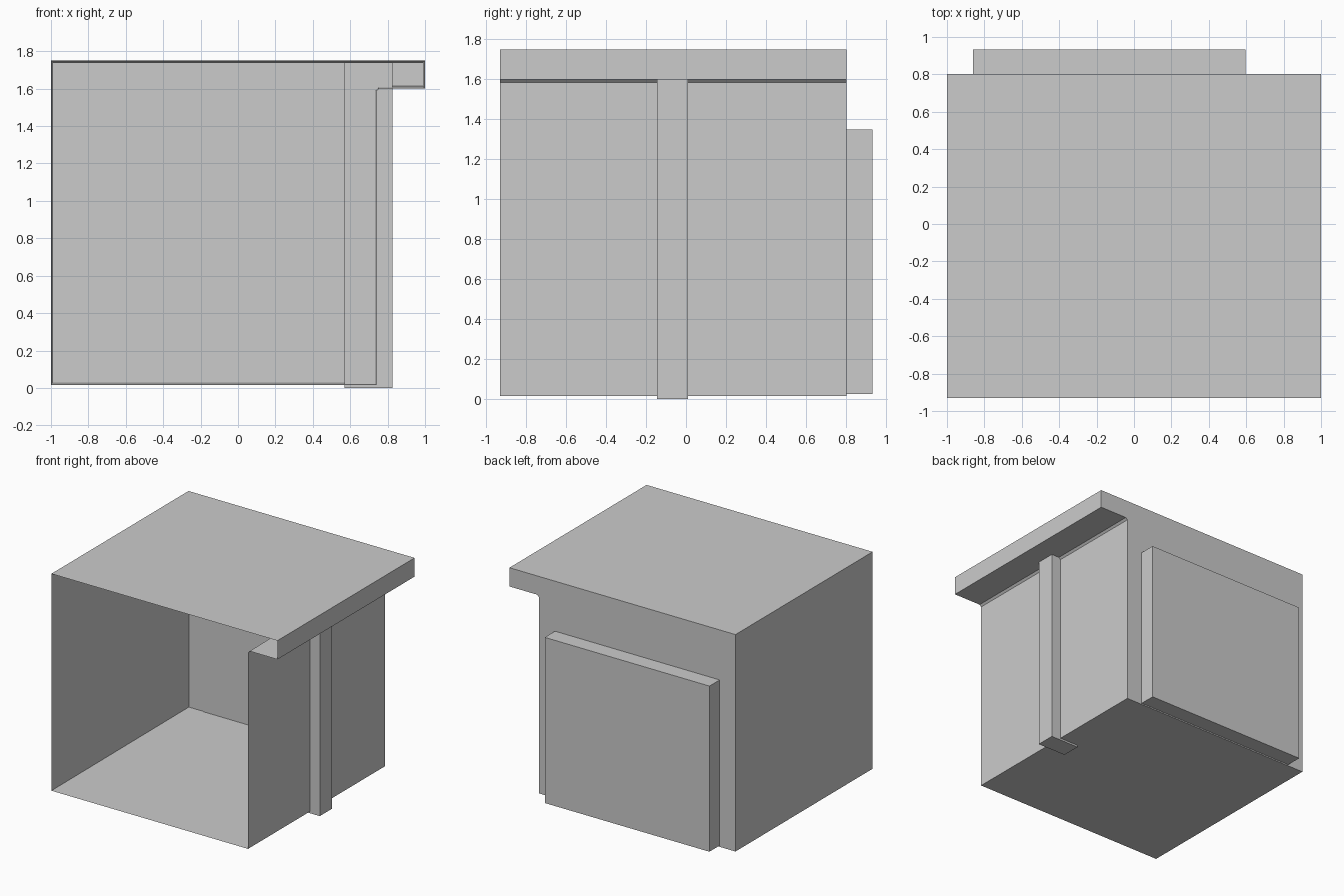
import bpy, bmesh

if "Cube" in bpy.data.objects:
    bpy.data.objects.remove(bpy.data.objects["Cube"])


def finish(name, bm):
    bmesh.ops.recalc_face_normals(bm, faces=bm.faces)
    mesh = bpy.data.meshes.new(name)
    bm.to_mesh(mesh)
    bm.free()
    obj = bpy.data.objects.new(name, mesh)
    bpy.context.collection.objects.link(obj)
    return obj


def box(name, lo, hi):
    bm = bmesh.new()
    bmesh.ops.create_cube(bm, size=1)
    for v in bm.verts:
        for i in range(3):
            v.co[i] = lo[i] if v.co[i] < 0 else hi[i]
    return finish(name, bm)


# Open-fronted shell: x/z profile with a ledge under the right of the roof
outer = [(-1, 0.015), (0.74, 0.015), (0.74, 1.585), (0.755, 1.6),
         (1, 1.6), (1, 1.75), (-1, 1.75)]
inner = [(-0.988, 0.03), (0.728, 0.03), (0.728, 1.6), (0.74, 1.613),
         (0.988, 1.613), (0.988, 1.737), (-0.988, 1.737)]
bm = bmesh.new()
rings = [[bm.verts.new((x, y, z)) for x, z in prof]
         for prof, y in ((outer, 0.803), (outer, -0.93), (inner, 0.79))]
for a, b in zip(rings, rings[1:]):
    for i in range(len(a)):
        j = (i + 1) % len(a)
        bm.faces.new((a[i], a[j], b[j], b[i]))
bm.faces.new(rings[0])
bm.faces.new(rings[2])
finish("shell", bm)

# Post set through the right wall, reaching the ground
box("side_post", (0.57, -0.145, 0), (0.825, 0.01, 1.74))

# Thick panel through the back wall
box("back_panel", (-0.86, 0.785, 0.025), (0.597, 0.932, 1.35))
